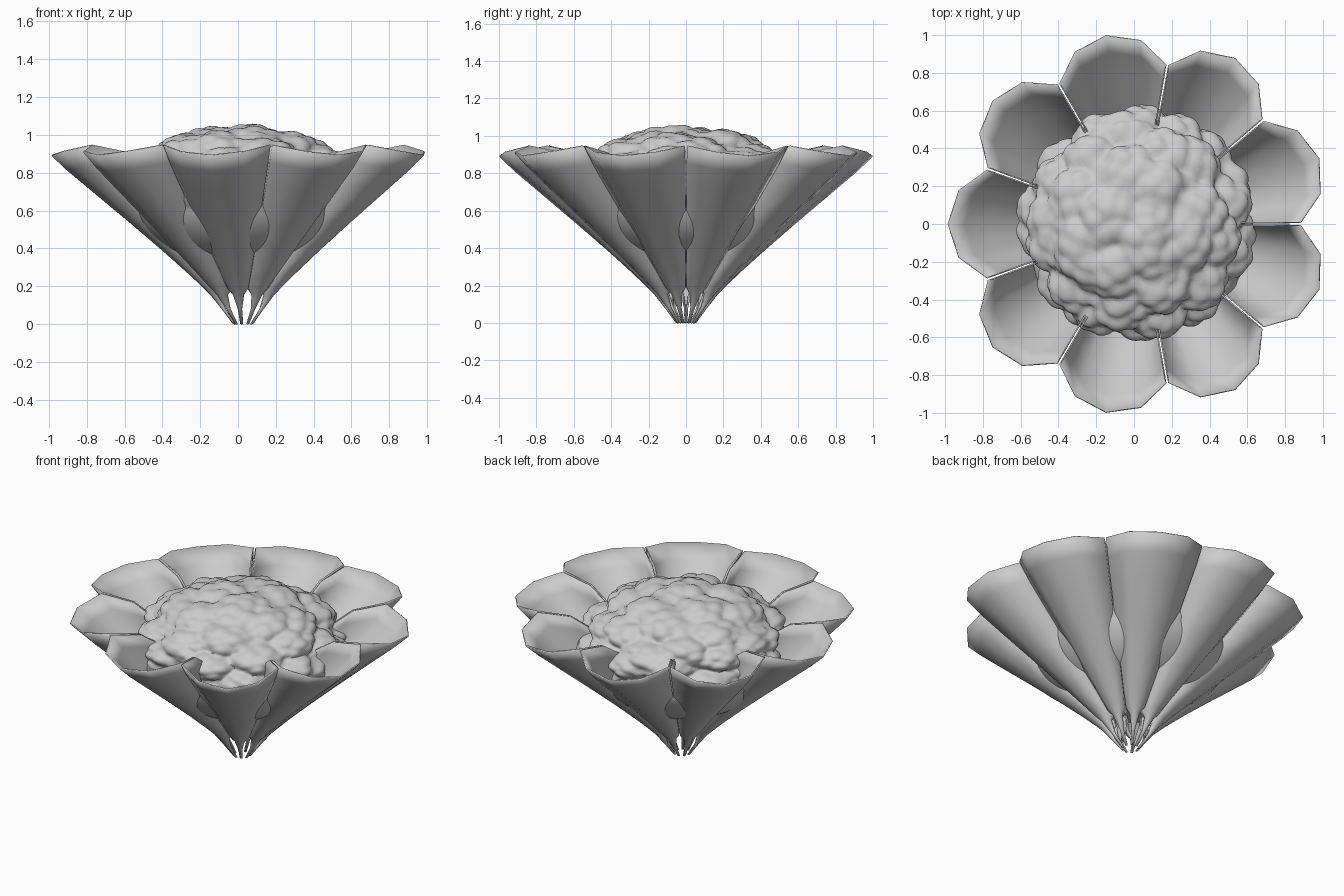
import bpy, bmesh, math, random
from mathutils import Vector, kdtree

if "Cube" in bpy.data.objects:
    bpy.data.objects.remove(bpy.data.objects["Cube"])

random.seed(4)
grey = bpy.data.materials.new("pale_grey")
grey.diffuse_color = (0.6, 0.6, 0.6, 1)
grey.use_nodes = True
grey.node_tree.nodes["Principled BSDF"].inputs["Base Color"].default_value = grey.diffuse_color
SHIFT = .028  # the leaf fan sits slightly right of the middle


def finish(name, bm, angle):
    mesh = bpy.data.meshes.new(name)
    bm.to_mesh(mesh)
    bm.free()
    mesh.materials.append(grey)
    ob = bpy.data.objects.new(name, mesh)
    bpy.context.collection.objects.link(ob)
    bpy.ops.object.select_all(action='DESELECT')
    ob.select_set(True)
    bpy.context.view_layer.objects.active = ob
    bpy.ops.object.shade_smooth_by_angle(angle=math.radians(angle))
    return ob


# Leaf: scoop-shaped rings of (outer radius, height, half width)
RINGS = [(.055, 0, .008), (.115, .08, .012), (.175, .155, .03), (.21, .19, .06),
         (.295, .27, .095), (.43, .39, .137), (.60, .535, .183), (.81, .71, .245),
         (.93, .81, .28), (1.015, .89, .303)]
# Height change around the rim, from the outer tip to the curled inner edge
LIFT = [0, .02, .055, .02, -.09]
SIDE = math.tan(math.radians(20)) * .985


def leaf(i):
    bm = bmesh.new()
    turn = math.radians(20 + 40 * i)
    c, s = math.cos(turn), math.sin(turn)
    rows = []
    for r, z, w in RINGS:
        row = []
        for k in range(-4, 5):
            a = math.radians(36 * k)
            x = r - w + w * math.cos(a)
            y = w * math.sin(a)
            # Side walls press flat against the neighbouring leaf
            y = max(-x * SIDE, min(x * SIDE, y))
            h = z + LIFT[abs(k)] * (z / .89) ** 3
            row.append(bm.verts.new((x * c - y * s + SHIFT, x * s + y * c, h)))
        rows.append(row)
    for lo, hi in zip(rows, rows[1:]):
        for k in range(8):
            bm.faces.new((lo[k], lo[k + 1], hi[k + 1], hi[k]))
    ob = finish(f"leaf_{i + 1}", bm, 60)
    solid = ob.modifiers.new("thickness", 'SOLIDIFY')
    solid.thickness = .008
    solid.offset = -1


for i in range(9):
    leaf(i)


# Head: flattened ball covered in florets of two sizes
def scatter(n):
    tree = kdtree.KDTree(n)
    for j in range(n):
        z = 1 - 2 * (j + .5) / n
        a = j * 2.39996
        q = math.sqrt(1 - z * z)
        p = Vector((q * math.cos(a), q * math.sin(a), z))
        p += Vector([random.uniform(-1, 1) for _ in range(3)]) * 1.1 / math.sqrt(n)
        tree.insert(p.normalized(), j)
    tree.balance()
    return tree


def bump(tree, p, size):
    d = tree.find(p)[2] / size
    return max(0, 1 - d * d)


lobes, florets = scatter(70), scatter(420)
bm = bmesh.new()
bmesh.ops.create_icosphere(bm, subdivisions=6, radius=1)
for v in bm.verts:
    p = v.co.normalized()
    fade = min(1, max(0, (p.z + .3) / .35))
    edge = 1 - .5 * max(0, p.z)
    grow = fade * (.17 * edge * bump(lobes, p, .3) + .05 * bump(florets, p, .13) - .12 * edge)
    side = .59 * (1 + grow)
    v.co = (p.x * side + .015, p.y * side,
            .72 + p.z * ((.31 if p.z > 0 else .42) + .45 * grow))
finish("head", bm, 80)
